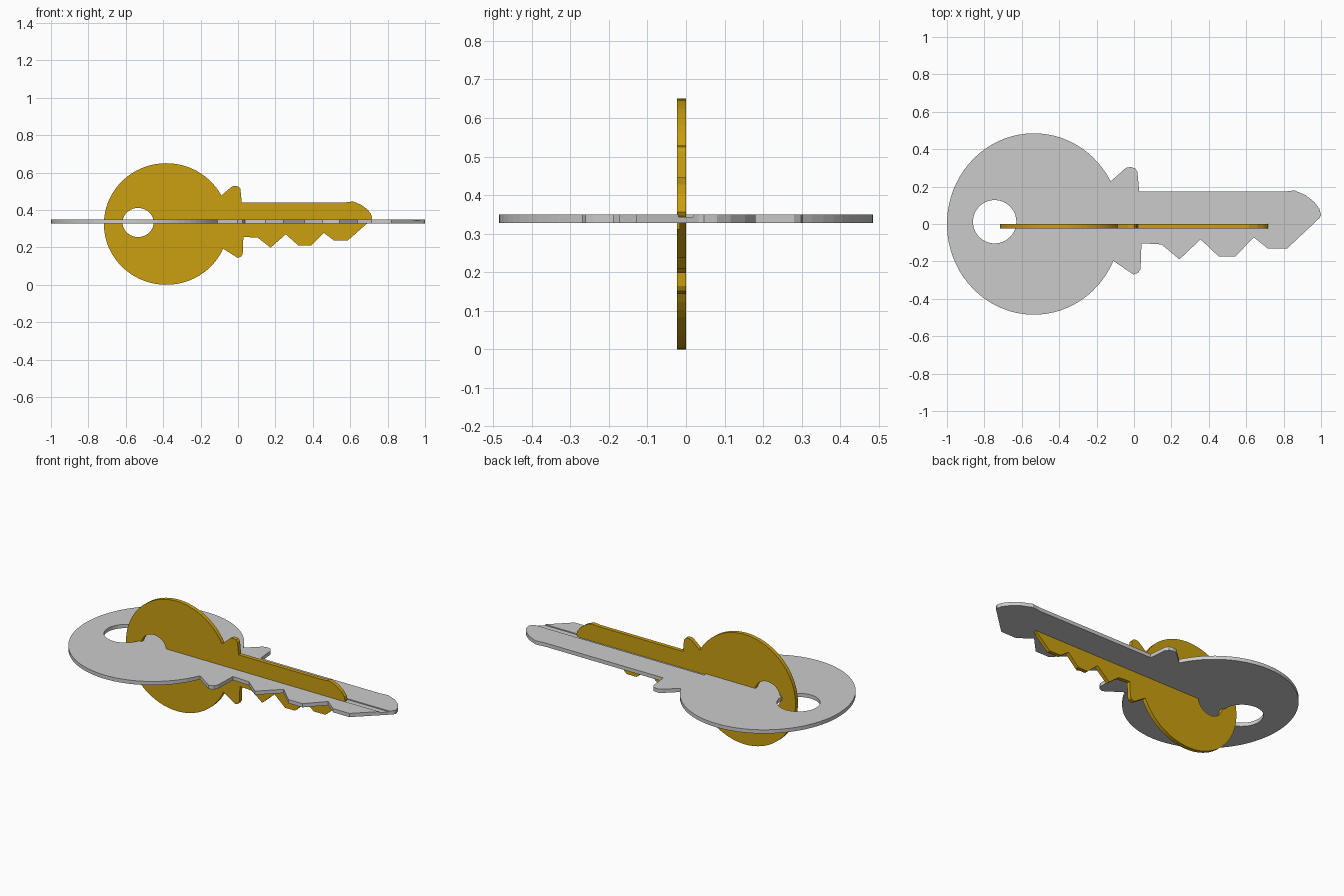
import bpy, bmesh
from math import cos, sin, radians, pi
from mathutils import Matrix

if "Cube" in bpy.data.objects:
    bpy.data.objects.remove(bpy.data.objects["Cube"])

# Collar, blade and teeth outline, clockwise from the top of the head
BLADE = [(-.05, .295), (-.035, .303), (-.015, .304), (.005, .298), (.018, .28),
         (.028, .173), (.805, .173), (.858, .18), (.92, .153), (.965, .116),
         (.992, .08), (1, .047), (.992, .032), (.82, -.13), (.714, -.13),
         (.64, -.071), (.543, -.173), (.452, -.173), (.356, -.082),
         (.243, -.189), (.147, -.109), (.04, -.103), (.035, -.24),
         (.024, -.26), (-.003, -.27)]
THICK = 0.022


def ellipse(cx, cy, rx, ry, a0, a1, n):
    """n + 1 points along an arc, angles in degrees, clockwise if a1 < a0"""
    angles = [radians(a0 + (a1 - a0) * i / n) for i in range(n + 1)]
    return [(cx + rx * cos(a), cy + ry * sin(a)) for a in angles]


def make_key(name, matrix):
    # Flat plate with ring hole
    bm = bmesh.new()
    head = ellipse(-.535, 0, .465, .485, -24, -332, 64)
    hole = ellipse(-.745, .012, .116, .116, 0, 360, 40)[:-1]
    edges = []
    for loop in (BLADE + head, hole):
        vs = [bm.verts.new((x, y, 0)) for x, y in loop]
        edges += [bm.edges.new((vs[i - 1], vs[i])) for i in range(len(vs))]
    bmesh.ops.triangle_fill(bm, use_beauty=True, edges=edges)
    ext = bmesh.ops.extrude_face_region(bm, geom=bm.faces[:])
    bmesh.ops.translate(bm, vec=(0, 0, THICK),
                        verts=[v for v in ext["geom"] if isinstance(v, bmesh.types.BMVert)])
    bmesh.ops.recalc_face_normals(bm, faces=bm.faces[:])
    mesh = bpy.data.meshes.new(name)
    bm.to_mesh(mesh)
    bm.free()
    key = bpy.data.objects.new(name, mesh)
    bpy.context.collection.objects.link(key)

    # Shallow groove along one side of the blade
    bpy.ops.mesh.primitive_cube_add(size=1, location=(.49, -.001, THICK + .014))
    cutter = bpy.context.object
    cutter.name = "groove_cutter"
    cutter.scale = (1.24, .038, .04)
    cutter.hide_render = True
    mod = key.modifiers.new("groove", "BOOLEAN")
    mod.operation = "DIFFERENCE"
    mod.solver = "EXACT"
    mod.object = cutter
    bpy.context.view_layer.objects.active = key
    bpy.ops.object.modifier_apply(modifier=mod.name)
    bpy.data.objects.remove(cutter)

    key.data.transform(matrix)
    return key


# Large grey key lying flat
make_key("flat_key", Matrix.Translation((0, 0, .327)))

# Smaller gold key standing on edge through the first
gold_key = make_key("upright_key",
                    Matrix.Translation((0, 0, .325))
                    @ Matrix.Rotation(pi / 2, 4, "X")
                    @ Matrix.Diagonal((.717, .67, 1.06, 1)))
gold = bpy.data.materials.new("gold")
gold.diffuse_color = (.6, .35, .005, 1)
gold.use_nodes = True
gold.node_tree.nodes["Principled BSDF"].inputs["Base Color"].default_value = gold.diffuse_color
gold_key.data.materials.clear()
gold_key.data.materials.append(gold)
